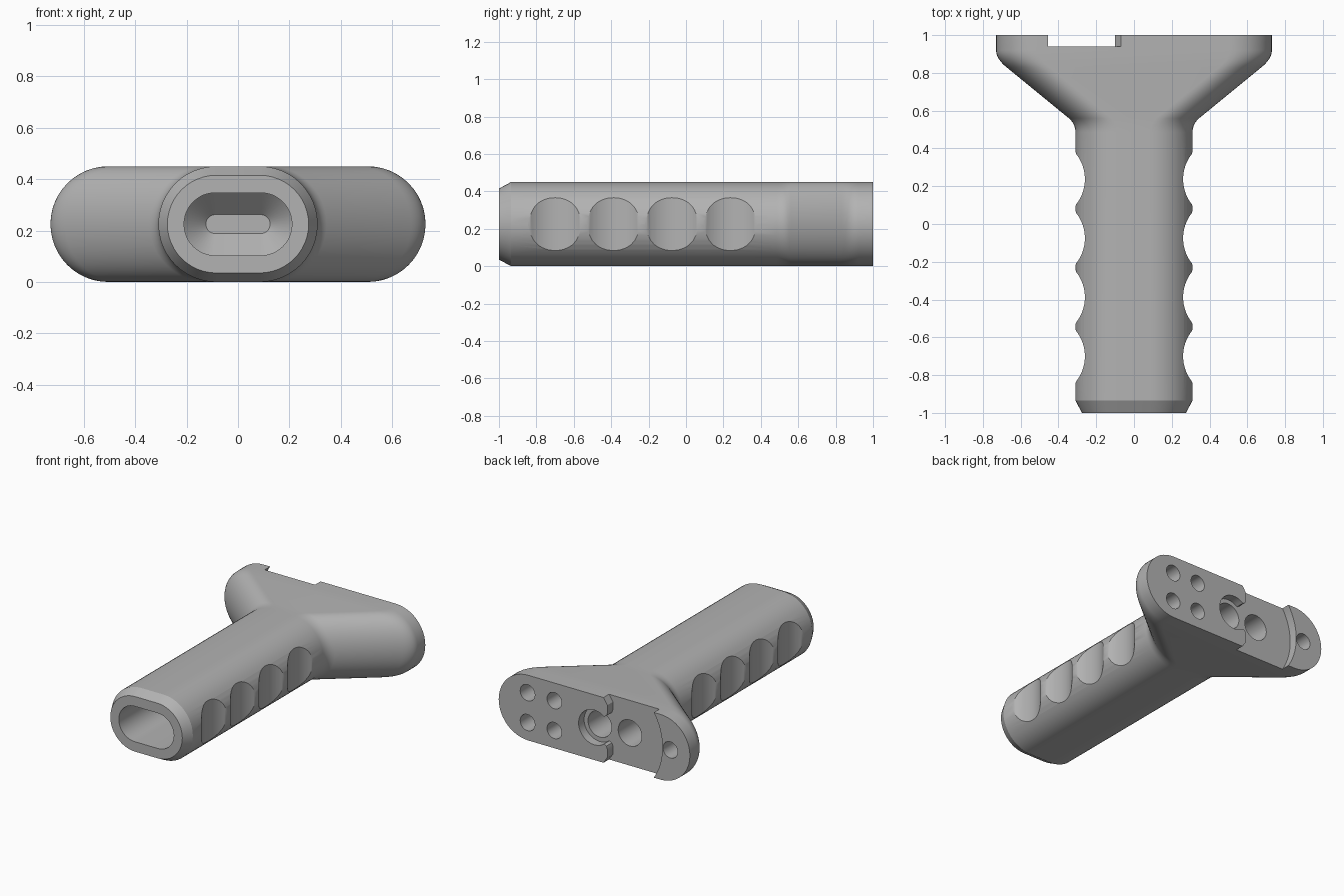
import bpy
import bmesh
from math import sin, cos, pi, radians, sqrt
from mathutils import Vector

old = bpy.data.objects.get("Cube")
if old:
    bpy.data.objects.remove(old, do_unlink=True)

MID = 0.225   # height of the centre line, also the radius of the rounded sides


def stadium(y, half_w, half_h, x=0.0, z=MID, n=24):
    """Ring with semicircular sides, standing across the y axis."""
    flat = half_w - half_h
    ring = []
    for side, start in ((1, -pi / 2), (-1, pi / 2)):
        for i in range(n + 1):
            a = start + pi * i / n
            ring.append(Vector((x + side * flat + half_h * cos(a), y, z + half_h * sin(a))))
    return ring


def loft(name, rings):
    """Closed skin through rings of equal length."""
    bm = bmesh.new()
    rows = [[bm.verts.new(p) for p in ring] for ring in rings]
    n = len(rows[0])
    for a, b in zip(rows, rows[1:]):
        for i in range(n):
            j = (i + 1) % n
            bm.faces.new((a[i], a[j], b[j], b[i]))
    bm.faces.new(rows[0])
    bm.faces.new(rows[-1])
    bmesh.ops.remove_doubles(bm, verts=bm.verts, dist=1e-5)
    bmesh.ops.recalc_face_normals(bm, faces=bm.faces)
    mesh = bpy.data.meshes.new(name)
    bm.to_mesh(mesh)
    bm.free()
    obj = bpy.data.objects.new(name, mesh)
    bpy.context.collection.objects.link(obj)
    return obj


def fillet(p, corner, q, n=8):
    """Rounded corner from p to q."""
    p, c, q = Vector(p), Vector(corner), Vector(q)
    return [p * (1 - t) ** 2 + c * 2 * t * (1 - t) + q * t * t
            for t in (i / n for i in range(n + 1))]


def cut(body, cutter):
    cutter.hide_render = True
    mod = body.modifiers.new("cut", 'BOOLEAN')
    mod.operation = 'DIFFERENCE'
    mod.solver = 'EXACT'
    mod.object = cutter
    bpy.context.view_layer.objects.active = body
    bpy.ops.object.modifier_apply(modifier=mod.name)
    bpy.data.objects.remove(cutter, do_unlink=True)


# Handle flaring into the mounting flange: (half width, y)
flare = fillet((0.31, 0.485), (0.31, 0.53), (0.345, 0.56))
flare += fillet((0.675, 0.83), (0.73, 0.875), (0.73, 0.92))
rings = [stadium(-1, 0.275, 0.19), stadium(-0.935, 0.31, MID)]
rings += [stadium(y, w, MID) for w, y in flare]
rings.append(stadium(1, 0.73, MID))
grip = loft("grip", rings)

# Finger grooves with rounded crests, on both sides
HALF, FLOOR, CREST = 0.155, 0.26, 0.05
BOWL = (HALF ** 2 - CREST ** 2) / (2 * CREST)
TANGENT = HALF * BOWL / (BOWL + CREST)


def groove_x(d):
    d = abs(d)
    if d < TANGENT:
        return FLOOR + BOWL - sqrt(BOWL ** 2 - d ** 2)
    return FLOOR + sqrt(max(0, CREST ** 2 - (HALF - d) ** 2)) + 0.001


STEPS = 28
for side in (1, -1):
    for k in range(4):
        centre = -0.70 + 0.3125 * k
        outline = []
        for i in range(STEPS + 1):
            d = HALF * (2 * i / STEPS - 1)
            outline.append((groove_x(d), centre + d))
        outline += [(0.4, centre + HALF), (0.4, centre - HALF)]
        cut(grip, loft("groove_cutter",
                       [[Vector((side * x, y, z)) for x, y in outline] for z in (-0.1, 0.6)]))

# Hollow handle with a tapered end
cut(grip, loft("cavity_cutter", [stadium(-1.1, 0.21, 0.122), stadium(0.3, 0.21, 0.122),
                                 stadium(0.385, 0.125, 0.037)]))

# Shallow recess in the mounting face, open at top and bottom
lip = [(-0.06, -0.24), (-0.10, -0.18), (-0.10, -0.125), (-0.092, -0.105)]
arc = [radians(-128 + 256 * i / 32) for i in range(33)]
far = [radians(145 + 70 * i / 20) for i in range(21)]
recess = lip + [(0.12 * cos(a), 0.12 * sin(a)) for a in arc]
recess += [(x, -z) for x, z in reversed(lip)]
recess += [(-0.10 + 0.42 * cos(a), 0.42 * sin(a)) for a in far]
cut(grip, loft("recess_cutter",
               [[Vector((x, y, MID + z)) for x, z in recess] for y in (0.94, 1.1)]))

# Screw and cable holes: (x, z, radius, depth limit y)
holes = [(x, MID + dz, 0.056, 0.86) for x in (0.51, 0.305) for dz in (-0.103, 0.103)]
holes += [(0.0, MID, 0.09, 0.72), (-0.23, MID, 0.09, 0.72), (-0.58, MID, 0.056, 0.86)]
for x, z, r, y in holes:
    cut(grip, loft("hole_cutter", [stadium(y, r, r, x, z, 16), stadium(1.1, r, r, x, z, 16)]))

# Plain grey plastic
grey = bpy.data.materials.new("grey_plastic")
grey.use_nodes = True
colour = (0.45, 0.45, 0.45, 1)
grey.diffuse_color = colour
grey.node_tree.nodes["Principled BSDF"].inputs["Base Color"].default_value = colour
grip.data.materials.clear()
grip.data.materials.append(grey)

bpy.ops.object.select_all(action='DESELECT')
grip.select_set(True)
bpy.context.view_layer.objects.active = grip
bpy.ops.object.shade_smooth_by_angle(angle=radians(25))
